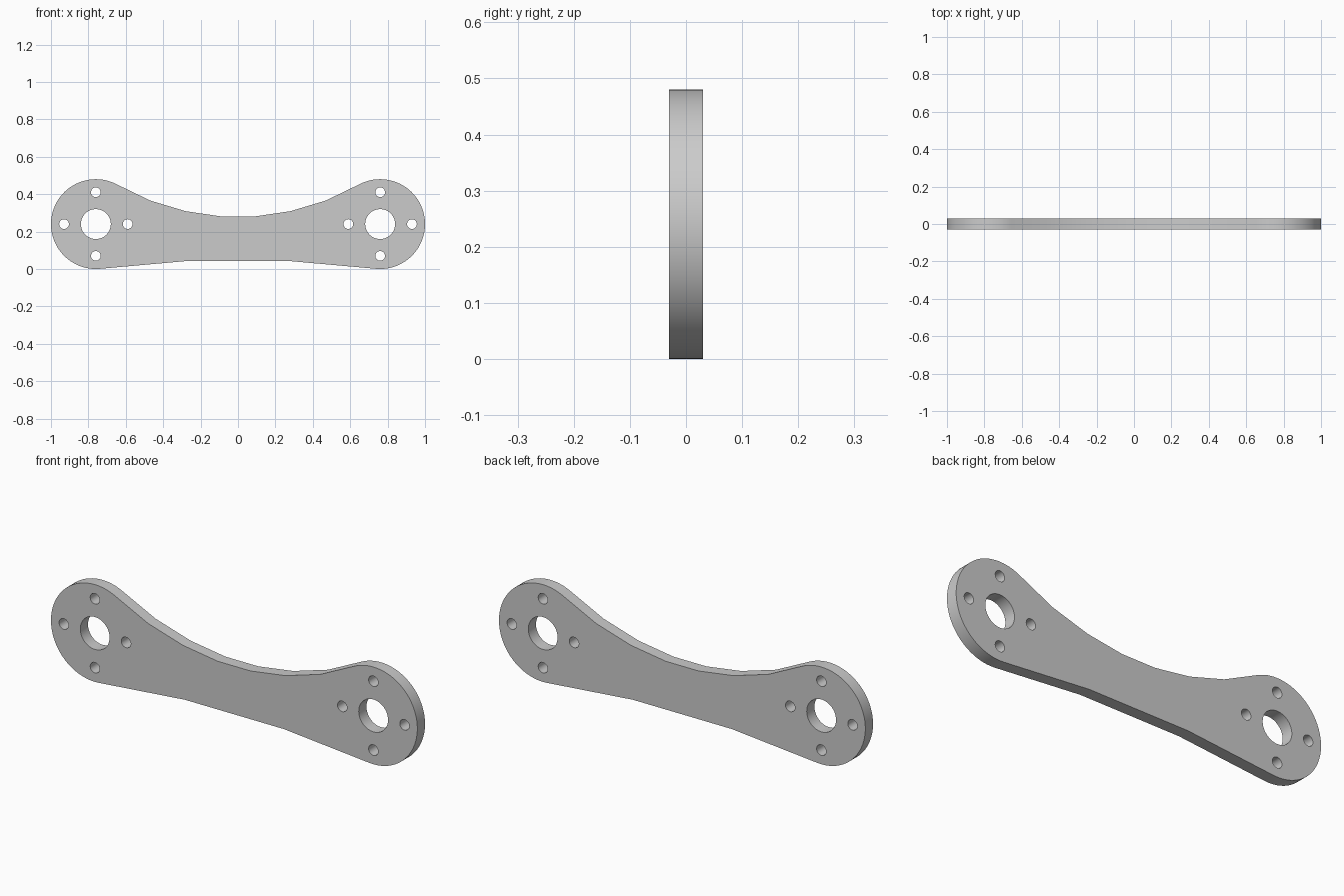
import bpy, bmesh
from math import sin, cos, radians, pi

if "Cube" in bpy.data.objects:
    bpy.data.objects.remove(bpy.data.objects["Cube"])

CX, CZ, R = 0.76, 0.24, 0.24      # centre and radius of the rounded ends
HALF_THICK = 0.03


def arc(cx, cz, r, a0, a1, n):
    """n + 1 points on an arc, angles in degrees."""
    return [(cx + r * cos(radians(a0 + (a1 - a0) * i / n)),
             cz + r * sin(radians(a0 + (a1 - a0) * i / n))) for i in range(n + 1)]


def add_loop(curve, pts):
    s = curve.splines.new('POLY')
    s.points.add(len(pts) - 1)
    for p, (x, z) in zip(s.points, pts):
        p.co = (x, z, 0, 1)
    s.use_cyclic_u = True


curve = bpy.data.curves.new("link_plate", 'CURVE')
curve.dimensions = '2D'
curve.fill_mode = 'BOTH'
curve.extrude = HALF_THICK

# Outer outline: faceted top waist, rounded end, shallow underside, mirrored in x
right = [(0.09, 0.281), (0.28, 0.309), (0.47, 0.366)]
right += arc(CX, CZ, R, 116, -95, 48)
right += [(0.27, 0.043)]
add_loop(curve, right + [(-x, z) for x, z in reversed(right)])

# Centre bore and four bolt holes at each end
for side in (-1, 1):
    add_loop(curve, arc(side * CX, CZ, 0.08, 0, 360, 48)[:-1])
    for dx, dz in ((0.17, 0), (-0.17, 0), (0, 0.17), (0, -0.17)):
        add_loop(curve, arc(side * CX + dx, CZ + dz, 0.026, 0, 360, 24)[:-1])

# Turn the curve into an upright, welded mesh
plate = bpy.data.objects.new("link_plate", curve)
bpy.context.collection.objects.link(plate)
plate.rotation_euler.x = pi / 2
bpy.context.view_layer.objects.active = plate
plate.select_set(True)
bpy.ops.object.convert(target='MESH')
plate = bpy.context.object
bpy.ops.object.transform_apply(location=False, rotation=True, scale=False)

bm = bmesh.new()
bm.from_mesh(plate.data)
bmesh.ops.remove_doubles(bm, verts=bm.verts, dist=1e-5)
bmesh.ops.recalc_face_normals(bm, faces=bm.faces)
bm.to_mesh(plate.data)
bm.free()
bpy.ops.object.shade_smooth_by_angle(angle=radians(30))
